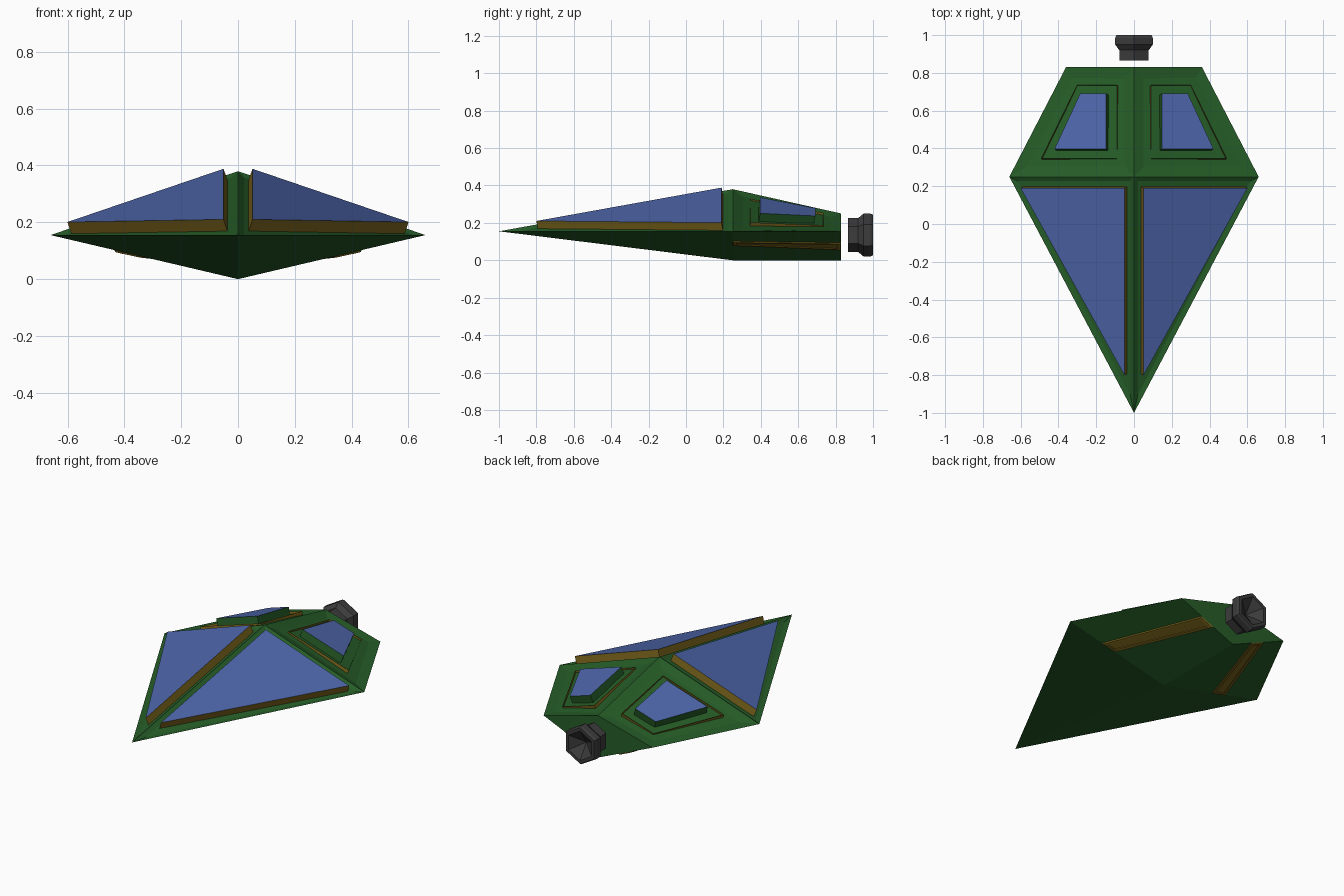
import bpy, bmesh, math
from mathutils import Vector

default = bpy.data.objects.get("Cube")
if default:
    bpy.data.objects.remove(default, do_unlink=True)


def material(name, rgb):
    m = bpy.data.materials.new(name)
    m.use_nodes = True
    m.diffuse_color = (*rgb, 1)
    m.node_tree.nodes["Principled BSDF"].inputs["Base Color"].default_value = (*rgb, 1)
    return m


green = material("hull green", (0.019, 0.107, 0.020))
gold = material("trim gold", (0.20, 0.13, 0.012))
blue = material("glass blue", (0.075, 0.13, 0.40))
grey = material("engine grey", (0.045, 0.045, 0.045))


def finish(name, bm, mats, mirror=True):
    mesh = bpy.data.meshes.new(name)
    bm.to_mesh(mesh)
    bm.free()
    for m in mats:
        mesh.materials.append(m)
    ob = bpy.data.objects.new(name, mesh)
    bpy.context.collection.objects.link(ob)
    if mirror:
        ob.modifiers.new("Mirror", 'MIRROR')
    return ob


def inset(bm, face, width, depth, rim=0, inner=0):
    """Inset one face; colour the new border and the inner face."""
    res = bmesh.ops.inset_individual(bm, faces=[face], thickness=width, depth=depth,
                                     use_even_offset=True)
    for f in res["faces"]:
        f.material_index = rim
    face.material_index = inner


def slab(name, outline, plane, height, rim, depth, mats, base=-0.02):
    """Plate on a sloped plane: sides, rim and inner top each take a material."""
    centre, normal = plane
    bm = bmesh.new()
    low, high = [], []
    for x, y in outline:
        z = centre.z - (normal.x * (x - centre.x) + normal.y * (y - centre.y)) / normal.z
        p = Vector((x, y, z))
        low.append(bm.verts.new(p + normal * base))
        high.append(bm.verts.new(p + normal * height))
    n = len(outline)
    for i in range(n):
        j = (i + 1) % n
        bm.faces.new((low[i], low[j], high[j], high[i]))
    bm.faces.new(low[::-1])
    top = bm.faces.new(high)
    inset(bm, top, rim, 0, 1, 1)
    if depth:
        inset(bm, top, 0.0005, depth, 1, 2)
    top.material_index = 2
    return finish(name, bm, mats)


# Hull, one half mirrored across x
WAIST = 0.155
nose, tip = Vector((0, -1, WAIST)), Vector((0.66, 0.25, WAIST))
corner = Vector((0.36, 0.83, WAIST))
peak, rear_top = Vector((0, 0.25, 0.38)), Vector((0, 0.83, 0.25))
keel, rear_keel = Vector((0, 0.25, 0)), Vector((0, 0.83, 0))

bm = bmesh.new()
N, T, C, P, R, K, L = [bm.verts.new(p) for p in
                       (nose, tip, corner, peak, rear_top, keel, rear_keel)]
# points where the underside stripe meets the keel edges
F1, F2 = [bm.verts.new(keel.lerp(tip, t)) for t in (0.52, 0.66)]
B1, B2 = [bm.verts.new(rear_keel.lerp(corner, t)) for t in (0.37, 0.61)]
front_deck = bm.faces.new((N, T, P))
rear_deck = bm.faces.new((P, T, C, R))
bm.faces.new((N, K, F1, F2, T))
bm.faces.new((K, L, B1, F1))
stripe = bm.faces.new((F1, B1, B2, F2))
bm.faces.new((F2, B2, C, T))
bm.faces.new((R, C, B2, B1, L))
bm.normal_update()
planes = [(f.calc_center_median(), f.normal.copy()) for f in (front_deck, rear_deck)]
inset(bm, front_deck, 0.025, -0.01)
inset(bm, rear_deck, 0.057, -0.012)
inset(bm, stripe, 0.004, 0.006, 1, 1)
inset(bm, stripe, 0.016, 0, 1, 1)
inset(bm, stripe, 0.002, -0.004, 1, 1)
finish("hull", bm, [green, gold])

# Large front canopies
slab("front_canopy", [(0.04, -0.794), (0.59, 0.196), (0.04, 0.196)],
     planes[0], 0.034, 0.006, 0, [gold, gold, blue])

# Rear windows: gold surround and a raised glazed block
slab("rear_window_surround", [(0.09, 0.345), (0.49, 0.345), (0.30, 0.735), (0.09, 0.735)],
     planes[1], 0.004, 0.015, -0.012, [gold, gold, green])
slab("rear_window", [(0.138, 0.39), (0.41, 0.39), (0.273, 0.685), (0.138, 0.685)],
     planes[1], 0.038, 0.011, 0, [green, gold, blue])

# Six-sided engine nozzle with a hollow rear
profile = [(0, 0.865), (0.09, 0.865), (0.09, 0.92), (0.115, 0.95),
           (0.115, 0.985), (0.108, 1.0), (0.088, 1.0), (0, 0.94)]
MID = 0.135
bm = bmesh.new()
pts = [bm.verts.new((0, y, MID + r)) for r, y in profile]
edges = [bm.edges.new(pair) for pair in zip(pts, pts[1:])]
bmesh.ops.spin(bm, geom=pts + edges, cent=(0, 0, MID), axis=(0, 1, 0),
               angle=math.tau, steps=6)
bmesh.ops.remove_doubles(bm, verts=bm.verts[:], dist=0.0005)
bmesh.ops.recalc_face_normals(bm, faces=bm.faces[:])
finish("engine_nozzle", bm, [grey], mirror=False)
